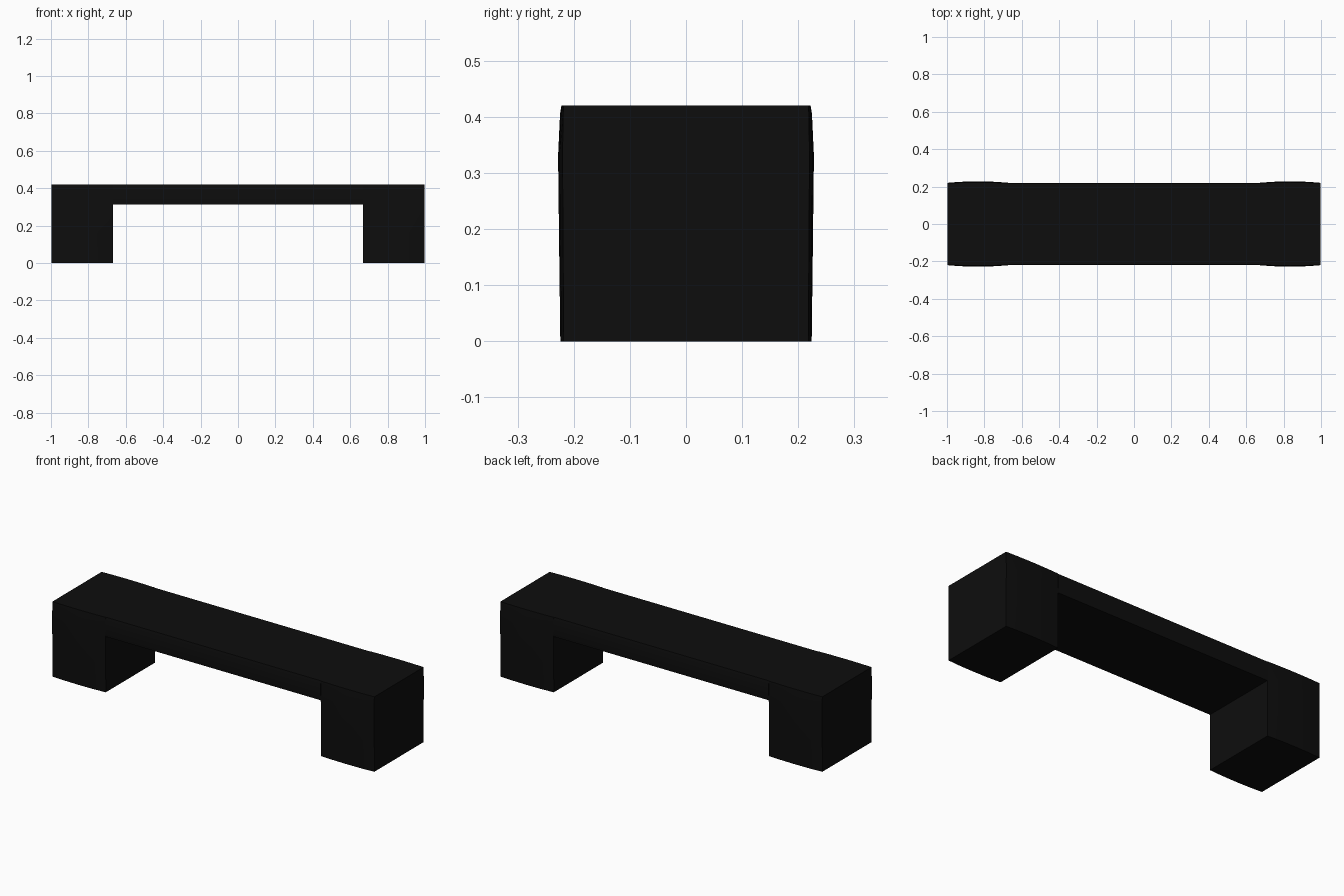
import bpy, bmesh

if "Cube" in bpy.data.objects:
    bpy.data.objects.remove(bpy.data.objects["Cube"])

black = bpy.data.materials.new("black_finish")
black.diffuse_color = (0.004, 0.004, 0.004, 1)
black.use_nodes = True
black.node_tree.nodes["Principled BSDF"].inputs["Base Color"].default_value = black.diffuse_color


def finish(name, bm):
    bmesh.ops.recalc_face_normals(bm, faces=bm.faces)
    me = bpy.data.meshes.new(name)
    bm.to_mesh(me)
    bm.free()
    me.materials.append(black)
    ob = bpy.data.objects.new(name, me)
    bpy.context.collection.objects.link(ob)
    return ob


def block_leg(name, side):
    """Full-height block with slightly bowed front and back faces."""
    # height, half depth at the corners, half depth mid-face
    levels = [(0, 0.218, 0.224), (0.16, 0.219, 0.226), (0.33, 0.220, 0.228),
              (0.405, 0.219, 0.2245), (0.42, 0.218, 0.222)]
    xs = [0.667, 0.74, 0.833, 0.93, 0.998]
    bow = [0, 0.7, 1, 0.7, 0]
    bm = bmesh.new()
    rings = []
    for z, corner, mid in levels:
        front = [(side * x, -(corner + (mid - corner) * b), z) for x, b in zip(xs, bow)]
        back = [(x, -y, z) for x, y, z in reversed(front)]
        rings.append([bm.verts.new(p) for p in front + back])
    n = len(rings[0])
    for a, b in zip(rings, rings[1:]):
        for i in range(n):
            j = (i + 1) % n
            bm.faces.new((a[i], a[j], b[j], b[i]))
    bm.faces.new(rings[0])
    bm.faces.new(rings[-1])
    return finish(name, bm)


# Block legs at both ends
block_leg("left_leg", -1)
block_leg("right_leg", 1)

# Seat slab spanning the legs, profile swept along x with a small top chamfer
profile = [(-0.218, 0.312), (0.218, 0.312), (0.22, 0.33), (0.22, 0.405), (0.216, 0.42),
           (-0.216, 0.42), (-0.22, 0.405), (-0.22, 0.33)]
bm = bmesh.new()
cap = bm.faces.new([bm.verts.new((-0.667, y, z)) for y, z in profile])
swept = bmesh.ops.extrude_face_region(bm, geom=[cap], use_keep_orig=True)
bmesh.ops.translate(bm, vec=(1.334, 0, 0),
                    verts=[v for v in swept["geom"] if isinstance(v, bmesh.types.BMVert)])
finish("seat_slab", bm)

# Soft shading on the bowed faces, sharp block edges
for ob in bpy.context.collection.objects:
    ob.select_set(True)
    bpy.context.view_layer.objects.active = ob
bpy.ops.object.shade_smooth_by_angle()
